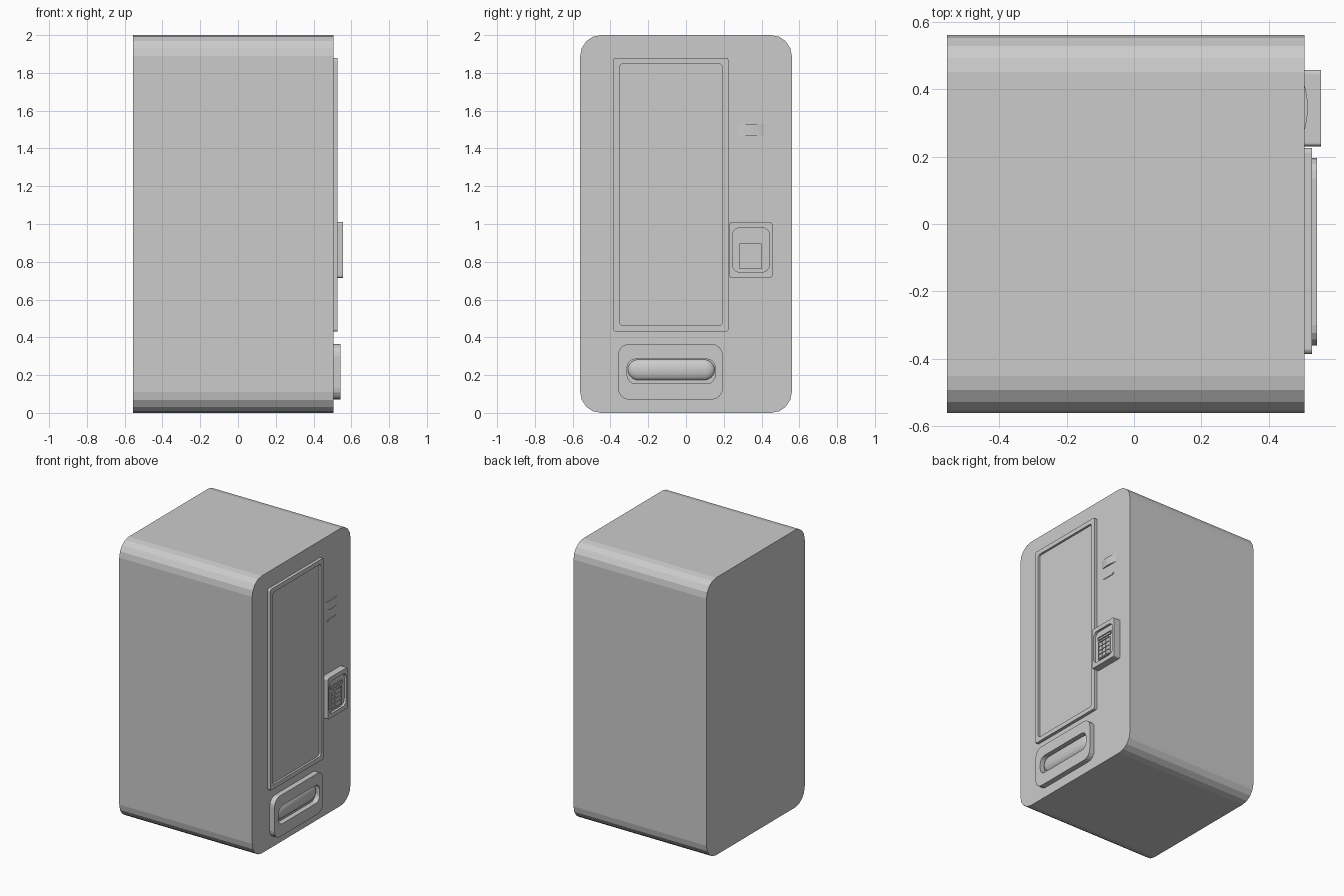
import bpy, bmesh, math
from mathutils import Vector

cube = bpy.data.objects.get("Cube")
if cube:
    bpy.data.objects.remove(cube, do_unlink=True)

grey = bpy.data.materials.new("light grey")
grey.use_nodes = True
GREY = (0.6, 0.6, 0.6, 1)
grey.diffuse_color = GREY
grey.node_tree.nodes["Principled BSDF"].inputs["Base Color"].default_value = GREY


def finish(name, bm, smooth=False):
    bmesh.ops.recalc_face_normals(bm, faces=bm.faces)
    mesh = bpy.data.meshes.new(name)
    bm.to_mesh(mesh)
    bm.free()
    mesh.materials.append(grey)
    obj = bpy.data.objects.new(name, mesh)
    bpy.context.collection.objects.link(obj)
    if smooth:
        for p in mesh.polygons:
            p.use_smooth = True
    return obj


def rounded_loop(bm, rect, r, x, seg):
    """Rounded rectangle of vertices in the plane at x; rect is y0, y1, z0, z1."""
    y0, y1, z0, z1 = rect
    corners = [(y1 - r, z1 - r), (y0 + r, z1 - r), (y0 + r, z0 + r), (y1 - r, z0 + r)]
    loop = []
    for quarter, (cy, cz) in enumerate(corners):
        for i in range(seg + 1):
            a = (quarter + i / seg) * math.pi / 2
            loop.append(bm.verts.new((x, cy + r * math.cos(a), cz + r * math.sin(a))))
    return loop


def panel(name, steps, seg=4):
    """Skin a stack of rounded rectangles (rect, radius, x) and cap both ends."""
    bm = bmesh.new()
    loops = [rounded_loop(bm, rect, r, x, seg) for rect, r, x in steps]
    for a, b in zip(loops, loops[1:]):
        n = len(a)
        for i in range(n):
            j = (i + 1) % n
            bm.faces.new((a[i], a[j], b[j], b[i]))
    bm.faces.new(loops[0])
    bm.faces.new(loops[-1])
    return finish(name, bm)


def inset(rect, d):
    return (rect[0] + d, rect[1] - d, rect[2] + d, rect[3] - d)


def recessed(name, outer, r_out, inner, r_in, back, front, floor):
    return panel(name, [(outer, r_out, back), (outer, r_out, front),
                        (inner, r_in, front), (inner, r_in, floor)])


FACE = 0.505

# Cabinet, with a pocket sunk behind the delivery opening
cabinet = (-0.56, 0.56, 0, 2)
panel("cabinet", [(cabinet, 0.11, -0.555), (cabinet, 0.11, FACE)])

# Display window with raised frame
window = (-0.385, 0.225, 0.43, 1.88)
recessed("window_frame", window, 0.015, inset(window, 0.032), 0.02, FACE - 0.01, 0.527, 0.512)

# Delivery tray and its rounded flap
tray = (-0.36, 0.195, 0.07, 0.365)
opening = (-0.312, 0.155, 0.155, 0.285)
recessed("delivery_tray", tray, 0.06, opening, 0.045, FACE - 0.01, 0.543, 0.507)

bm = bmesh.new()
bmesh.ops.create_uvsphere(bm, u_segments=24, v_segments=16, radius=1)
for v in bm.verts:
    side = math.copysign(1, v.co.y) if abs(v.co.y) > 1e-4 else 0
    v.co = Vector((0.507 + v.co.x * 0.028, -0.078 + side * 0.17 + v.co.y * 0.06, 0.228 + v.co.z * 0.055))
finish("delivery_flap", bm, smooth=True)

# Payment keypad housing
housing = (0.23, 0.457, 0.715, 1.01)
recessed("keypad_housing", housing, 0.012, (0.245, 0.442, 0.745, 0.98), 0.04,
         FACE - 0.01, 0.555, 0.538)
pad = (0.287, 0.397, 0.768, 0.89)
recessed("keypad_surround", inset(pad, -0.006), 0.004, pad, 0.002, 0.53, 0.546, 0.539)
slot = (0.275, 0.41, 0.91, 0.935)
recessed("card_slot", slot, 0.003, inset(slot, 0.005), 0.002, 0.53, 0.545, 0.539)

# Keys, three across and four down
for row in range(4):
    for col in range(3):
        y = pad[0] + 0.004 + col * 0.0355
        z = pad[2] + 0.004 + row * 0.0295
        key = (y, y + 0.031, z, z + 0.025)
        panel(f"key_{row}_{col}", [(key, 0.003, 0.53), (key, 0.003, 0.546)], 2)

# Bowed banknote slot and thin coin ledge
bm = bmesh.new()
steps = 12
rails = []
for z in (1.468, 1.53):
    rail = []
    for i in range(steps + 1):
        t = 2 * i / steps - 1
        rail.append(bm.verts.new((FACE - 0.001 + 0.011 * (1 - t * t), 0.345 + 0.072 * t, z)))
    rails.append(rail)
for i in range(steps):
    bm.faces.new((rails[0][i], rails[0][i + 1], rails[1][i + 1], rails[1][i]))
for rail in rails:
    bm.faces.new(rail)
bm.faces.new((rails[0][0], rails[0][-1], rails[1][-1], rails[1][0]))
finish("banknote_slot", bm)
ledge = (0.295, 0.395, 1.383, 1.397)
panel("coin_ledge", [(ledge, 0.004, FACE - 0.01), (ledge, 0.004, 0.51)], 2)
